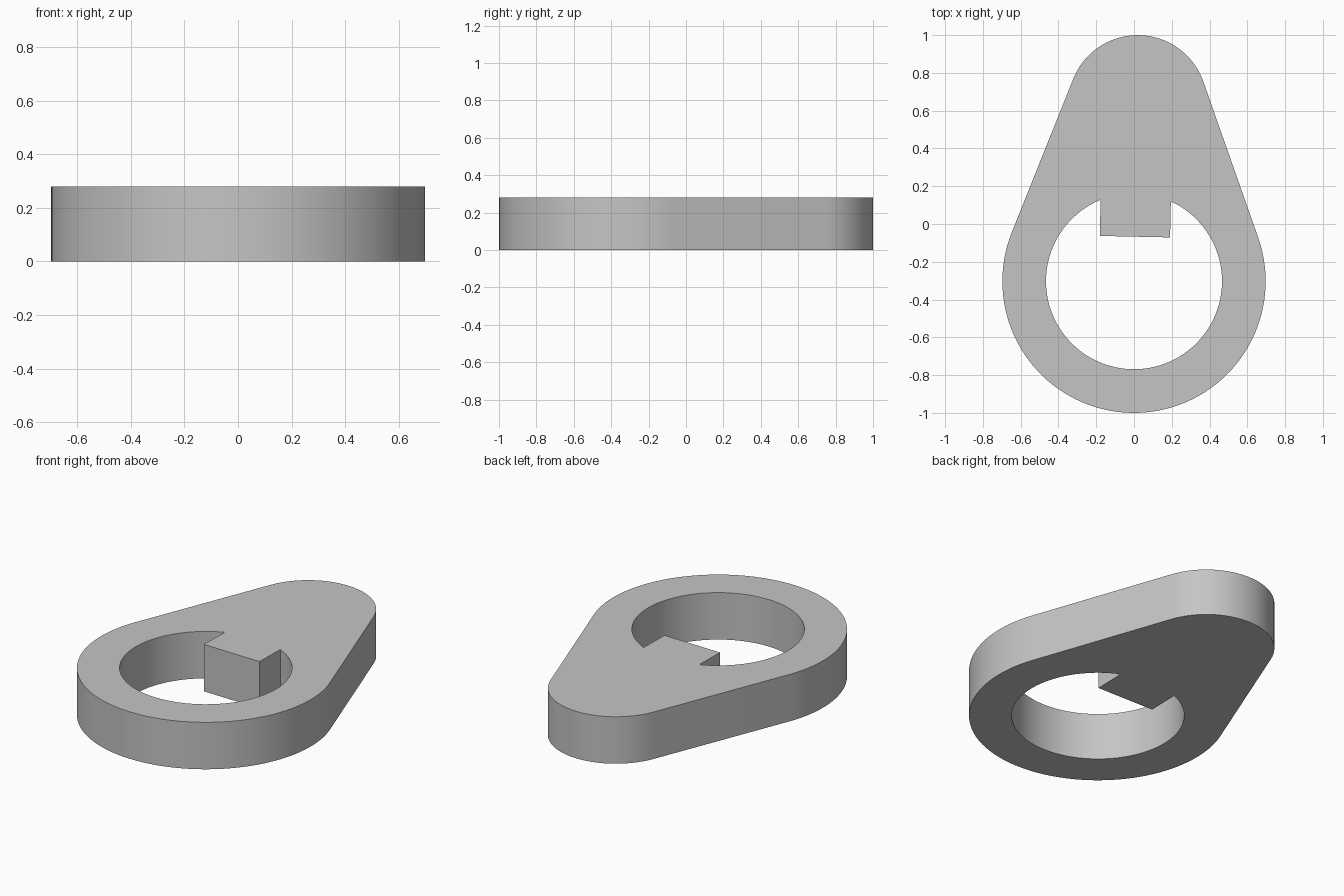
import bpy, bmesh
from math import sin, cos, asin, pi, radians
from mathutils import Vector, Matrix

cube = bpy.data.objects.get("Cube")
if cube:
    bpy.data.objects.remove(cube, do_unlink=True)

THICK = 0.28
HUB_R, TIP_R, BORE_R = 0.697, 0.368, 0.466
SPAN = 2.0 - HUB_R - TIP_R          # hub centre to tip centre
TAB_HALF, TAB_Y = 0.186, 0.236      # drive key in the bore
TILT = -0.0214


def arc(cy, r, start, end, steps):
    return [(r * cos(start + (end - start) * i / steps),
             cy + r * sin(start + (end - start) * i / steps))
            for i in range(steps + 1)]


def add_loop(bm, points):
    verts = [bm.verts.new((x, y, 0)) for x, y in points]
    return [bm.edges.new((v, verts[i - 1])) for i, v in enumerate(verts)]


# Outer profile: two arcs joined by their common tangents
lean = asin((HUB_R - TIP_R) / SPAN)
outer = (arc(SPAN, TIP_R, lean, pi - lean, 40)
         + arc(0, HUB_R, pi - lean, 2 * pi + lean, 72))

# Bore profile: arc broken by the square key
key = asin(TAB_HALF / BORE_R)
inner = arc(0, BORE_R, pi / 2 + key, 2.5 * pi - key, 72)
inner += [(TAB_HALF, TAB_Y), (-TAB_HALF, TAB_Y)]

# Fill between the profiles and extrude to thickness
bm = bmesh.new()
edges = add_loop(bm, outer) + add_loop(bm, inner)
bmesh.ops.triangle_fill(bm, edges=edges, use_beauty=True)
up = bmesh.ops.extrude_face_region(bm, geom=bm.faces[:], use_keep_orig=True)
top = [g for g in up["geom"] if isinstance(g, bmesh.types.BMVert)]
bmesh.ops.translate(bm, verts=top, vec=Vector((0, 0, THICK)))
bmesh.ops.transform(bm, verts=bm.verts[:], matrix=Matrix.Translation(
    (0, HUB_R - 1, 0)) @ Matrix.Rotation(TILT, 4, "Z"))
bmesh.ops.recalc_face_normals(bm, faces=bm.faces[:])

mesh = bpy.data.meshes.new("cam_plate")
bm.to_mesh(mesh)
bm.free()
plate = bpy.data.objects.new("cam_plate", mesh)
bpy.context.collection.objects.link(plate)

# Plain grey material
grey = bpy.data.materials.new("light_grey")
grey.use_nodes = True
colour = (0.56, 0.56, 0.56, 1)
grey.diffuse_color = colour
grey.node_tree.nodes["Principled BSDF"].inputs["Base Color"].default_value = colour
mesh.materials.append(grey)

# Smooth curved walls with crisp rims
bpy.ops.object.select_all(action="DESELECT")
plate.select_set(True)
bpy.context.view_layer.objects.active = plate
bpy.ops.object.shade_smooth_by_angle(angle=radians(30))
